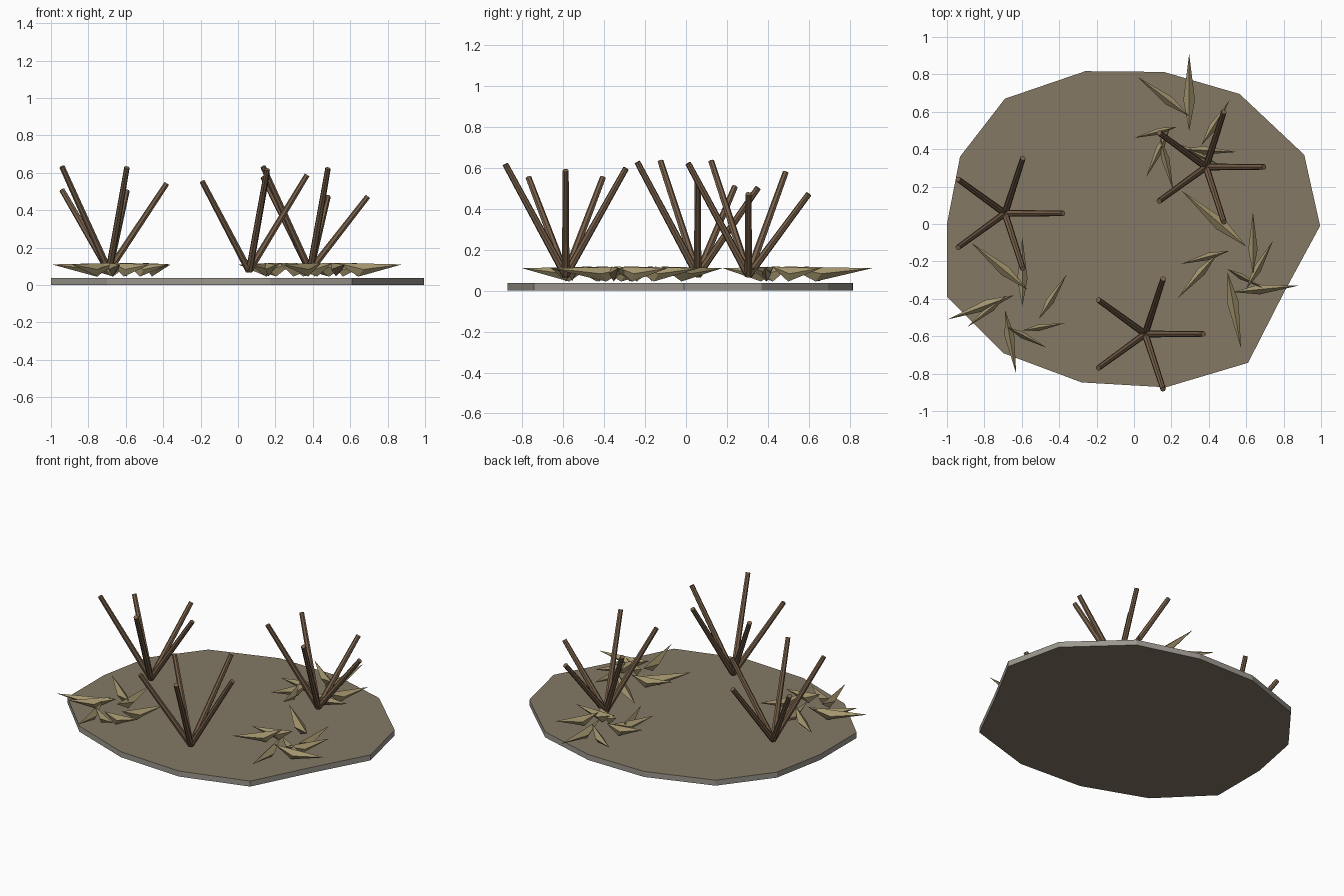
import bpy, bmesh, math
from mathutils import Vector

if "Cube" in bpy.data.objects:
    bpy.data.objects.remove(bpy.data.objects["Cube"])


def material(name, color):
    m = bpy.data.materials.new(name)
    m.diffuse_color = (*color, 1)
    m.use_nodes = True
    m.node_tree.nodes["Principled BSDF"].inputs["Base Color"].default_value = m.diffuse_color
    return m


SOIL = material("soil", (0.23, 0.19, 0.13))
EDGE = material("soil_edge", (0.33, 0.31, 0.27))
WOOD = material("wood", (0.19, 0.12, 0.07))
GRASS = material("dry_grass", (0.38, 0.31, 0.16))


def finish(bm, name, *mats):
    bmesh.ops.recalc_face_normals(bm, faces=bm.faces)
    me = bpy.data.meshes.new(name)
    bm.to_mesh(me)
    bm.free()
    for m in mats:
        me.materials.append(m)
    ob = bpy.data.objects.new(name, me)
    bpy.context.collection.objects.link(ob)
    return ob


# Ground slab: irregular outline, extruded upward
outline = [(0.995, -0.01), (0.91, 0.37), (0.565, 0.695), (0.16, 0.813), (-0.26, 0.817),
           (-0.69, 0.67), (-0.93, 0.36), (-1.0, 0.0), (-1.0, -0.39), (-0.70, -0.69),
           (-0.28, -0.847), (0.17, -0.873), (0.61, -0.742), (0.80, -0.37)]
bm = bmesh.new()
face = bm.faces.new([bm.verts.new((x, y, 0)) for x, y in outline])
ext = bmesh.ops.extrude_face_region(bm, geom=[face])
bmesh.ops.translate(bm, vec=(0, 0, 0.037),
                    verts=[v for v in ext["geom"] if isinstance(v, bmesh.types.BMVert)])
bm.normal_update()
for f in bm.faces:
    f.material_index = 1 if abs(f.normal.z) < 0.5 else 0
finish(bm, "ground_slab", SOIL, EDGE)


# Bare shrubs: five thin stems fanning out from one point
def shrub(name, cx, cy, heights):
    bm = bmesh.new()
    base = Vector((cx, cy, 0.075))
    for i, h in enumerate(heights):
        a = math.radians(72 * i)
        tip = Vector((cx + 0.31 * math.cos(a), cy + 0.31 * math.sin(a), h - 0.007))
        d = tip - base
        mat = d.to_track_quat('Z', 'Y').to_matrix().to_4x4()
        mat.translation = (base + tip) / 2
        bmesh.ops.create_cone(bm, cap_ends=True, segments=7, radius1=0.019,
                              radius2=0.015, depth=d.length, matrix=mat)
    finish(bm, name, WOOD)


shrub("left_shrub", -0.69, 0.057, (0.55, 0.51, 0.515, 0.64, 0.635))
shrub("front_shrub", 0.06, -0.588, (0.595, 0.605, 0.56, 0.56, 0.625))
shrub("right_shrub", 0.385, 0.305, (0.48, 0.48, 0.585, 0.64, 0.63))


# Grass tufts: each blade is a low keel, pointed at both ends
def tuft(name, blades):
    bm = bmesh.new()
    for bx, by, tx, ty in blades:
        b, t = Vector((bx, by, 0)), Vector((tx, ty, 0))
        d = t - b
        side = Vector((-d.y, d.x, 0)).normalized() * (0.075 * d.length)
        up = Vector((0, 0, 1))
        pts = [b + up * 0.118, b + d * 0.4 + side + up * 0.083,
               b + d * 0.33 + up * 0.045, b + d * 0.4 - side + up * 0.083]
        ring = [bm.verts.new(p) for p in pts]
        tip = bm.verts.new(t + up * 0.11)
        bm.faces.new((ring[0], ring[1], ring[2]))
        bm.faces.new((ring[0], ring[2], ring[3]))
        for i in range(4):
            bm.faces.new((ring[i], ring[(i + 1) % 4], tip))
    finish(bm, name, GRASS)


# Blades as base x, y then tip x, y
tuft("back_grass", [(0.295, 0.577, 0.02, 0.786), (0.295, 0.497, 0.295, 0.91),
                    (0.36, 0.42, 0.51, 0.66), (0.23, 0.52, 0.0, 0.46),
                    (0.19, 0.51, 0.065, 0.25), (0.14, 0.46, 0.21, 0.18),
                    (0.25, 0.40, 0.55, 0.385), (0.22, 0.43, 0.45, 0.32)])
tuft("right_grass", [(0.60, -0.12, 0.257, 0.176), (0.636, -0.267, 0.636, 0.064),
                     (0.60, -0.348, 0.743, -0.09), (0.508, -0.144, 0.25, -0.214),
                     (0.444, -0.16, 0.235, -0.396), (0.50, -0.257, 0.572, -0.663),
                     (0.53, -0.364, 0.877, -0.33), (0.497, -0.24, 0.69, -0.342)])
tuft("left_grass", [(-0.57, -0.35, -0.87, -0.10), (-0.597, -0.44, -0.597, -0.07),
                    (-0.51, -0.51, -0.36, -0.27), (-0.64, -0.38, -0.995, -0.51),
                    (-0.68, -0.38, -0.89, -0.55), (-0.69, -0.46, -0.63, -0.80),
                    (-0.60, -0.57, -0.37, -0.53), (-0.68, -0.55, -0.47, -0.66)])
